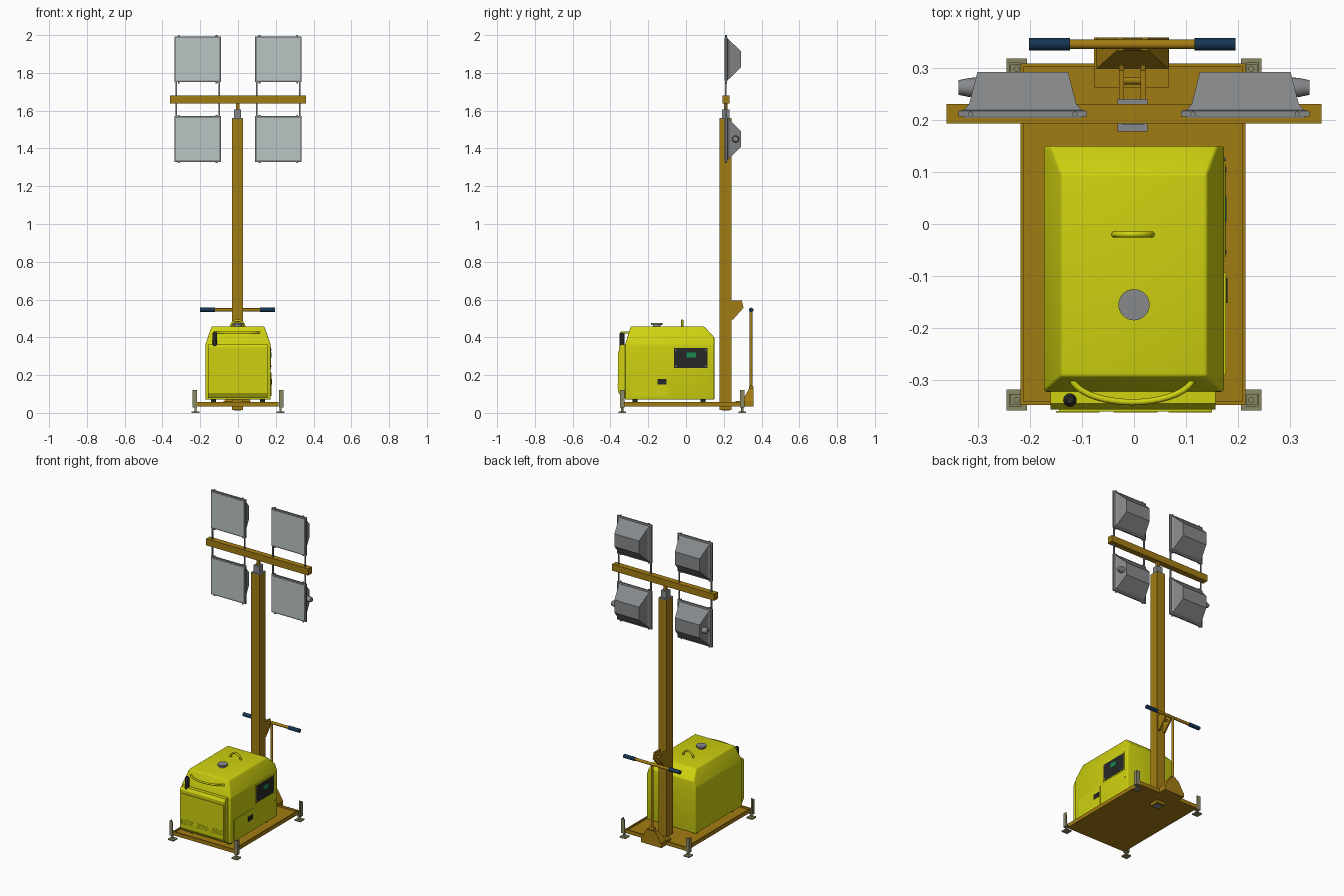
import bpy, bmesh, math
from mathutils import Vector

if "Cube" in bpy.data.objects:
    bpy.data.objects.remove(bpy.data.objects["Cube"])


def material(name, r, g, b):
    m = bpy.data.materials.new(name)
    m.diffuse_color = (r, g, b, 1)
    m.use_nodes = True
    m.node_tree.nodes["Principled BSDF"].inputs["Base Color"].default_value = m.diffuse_color
    return m


YELLOW = material("body yellow", 0.62, 0.64, 0.005)
GOLD = material("frame gold", 0.36, 0.2, 0.006)
GREY = material("lamp grey", 0.24, 0.25, 0.26)
GLASS = material("lamp glass", 0.5, 0.56, 0.55)
BLACK = material("dark plastic", 0.02, 0.02, 0.022)
NAVY = material("grip navy", 0.008, 0.035, 0.085)
GREEN = material("display green", 0.01, 0.25, 0.08)
OLIVE = material("foot steel", 0.26, 0.25, 0.13)


def finish(name, bm, mat, smooth=False):
    bmesh.ops.recalc_face_normals(bm, faces=bm.faces[:])
    me = bpy.data.meshes.new(name)
    bm.to_mesh(me)
    bm.free()
    me.materials.append(mat)
    ob = bpy.data.objects.new(name, me)
    bpy.context.collection.objects.link(ob)
    if smooth:
        bpy.ops.object.select_all(action='DESELECT')
        ob.select_set(True)
        bpy.context.view_layer.objects.active = ob
        bpy.ops.object.shade_smooth_by_angle(angle=math.radians(35))
    return ob


def loft(name, rings, mat):
    """Skin a list of equal point rings and close both ends."""
    bm = bmesh.new()
    vs = [[bm.verts.new(p) for p in r] for r in rings]
    n = len(vs[0])
    for a, b in zip(vs, vs[1:]):
        for i in range(n):
            bm.faces.new((a[i], a[(i + 1) % n], b[(i + 1) % n], b[i]))
    bm.faces.new(vs[0])
    bm.faces.new(vs[-1])
    return finish(name, bm, mat)


def box(name, x0, x1, y0, y1, z0, z1, mat):
    return loft(name, [[(x0, y0, z), (x1, y0, z), (x1, y1, z), (x0, y1, z)] for z in (z0, z1)], mat)


def side_profile(name, yz, x0, x1, mat):
    return loft(name, [[(x, y, z) for y, z in yz] for x in (x0, x1)], mat)


def cyl(name, a, b, r, mat, r2=None, seg=20):
    a, b = Vector(a), Vector(b)
    bm = bmesh.new()
    bmesh.ops.create_cone(bm, cap_ends=True, segments=seg, radius1=r,
                          radius2=r if r2 is None else r2, depth=(b - a).length)
    rot = Vector((0, 0, 1)).rotation_difference(b - a).to_matrix()
    for v in bm.verts:
        v.co = rot @ v.co + (a + b) / 2
    return finish(name, bm, mat, True)


def pipe(name, pts, r, mat):
    cu = bpy.data.curves.new(name, 'CURVE')
    cu.dimensions = '3D'
    cu.bevel_depth, cu.bevel_resolution, cu.use_fill_caps = r, 3, True
    sp = cu.splines.new('POLY')
    sp.points.add(len(pts) - 1)
    for p, c in zip(sp.points, pts):
        p.co = (*c, 1)
    cu.materials.append(mat)
    ob = bpy.data.objects.new(name, cu)
    bpy.context.collection.objects.link(ob)
    bpy.ops.object.select_all(action='DESELECT')
    ob.select_set(True)
    bpy.context.view_layer.objects.active = ob
    bpy.ops.object.convert(target='MESH')
    bpy.ops.object.shade_smooth_by_angle(angle=math.radians(40))


# base tray with raised rim
box("base_plate", -0.218, 0.214, -0.347, 0.308, 0.034, 0.046, GOLD)
for x in (-0.218, 0.208):
    box("base_side_rim", x, x + 0.006, -0.347, 0.308, 0.034, 0.058, GOLD)
for y in (-0.347, 0.302):
    box("base_end_rim", -0.212, 0.208, y, y + 0.006, 0.034, 0.058, GOLD)

# corner feet: pad, jack screw, angle bracket
for sx in (-1, 1):
    for cy, sy in ((-0.338, -1), (0.298, 1)):
        cx = sx * 0.225
        box("foot_pad", cx - 0.02, cx + 0.02, cy - 0.02, cy + 0.02, 0, 0.008, OLIVE)
        cyl("foot_screw", (cx, cy, 0.008), (cx, cy, 0.06), 0.006, OLIVE, seg=12)
        xa, xb = sorted((sx * 0.216, sx * 0.240))
        ya, yb = cy - 0.012, cy + 0.012
        xo = sorted((sx * 0.236, sx * 0.240))
        yo = (ya, ya + 0.004) if sy < 0 else (yb - 0.004, yb)
        box("foot_bracket_side", *xo, ya, yb, 0.03, 0.12, OLIVE)
        box("foot_bracket_end", xa, xb, *yo, 0.03, 0.12, OLIVE)
        box("foot_bracket_base", xa, xb, ya, yb, 0.028, 0.034, OLIVE)

# generator housing: block cut by sloping planes, softened edges
bm = bmesh.new()
bmesh.ops.create_cube(bm, size=1)
for v in bm.verts:
    v.co = (v.co.x * 0.346, v.co.y * 0.472 - 0.086, v.co.z * 0.387 + 0.2635)
for co, no in (((0.173, 0, 0.362), (0.095, 0, 0.033)), ((-0.173, 0, 0.362), (-0.095, 0, 0.033)),
               ((0, -0.322, 0.362), (0, -0.095, 0.029)), ((0, 0.15, 0.40), (0, 0.057, 0.053))):
    bmesh.ops.bisect_plane(bm, geom=bm.verts[:] + bm.edges[:] + bm.faces[:],
                           plane_co=co, plane_no=no, clear_outer=True)
    bmesh.ops.holes_fill(bm, edges=[e for e in bm.edges if e.is_boundary], sides=0)
bmesh.ops.remove_doubles(bm, verts=bm.verts[:], dist=1e-5)
bmesh.ops.bevel(bm, geom=bm.edges[:], offset=0.006, segments=3, profile=0.5, affect='EDGES')
finish("generator_housing", bm, YELLOW, True)
for x in (-0.13, 0.13):
    for y in (-0.27, 0.09):
        cyl("housing_mount", (x, y, 0.045), (x, y, 0.075), 0.014, BLACK, seg=12)

# front cover with door and vent slats
side_profile("front_cover", [(-0.315, 0.08), (-0.34, 0.08), (-0.356, 0.105), (-0.356, 0.345),
                             (-0.345, 0.362), (-0.315, 0.362)], -0.16, 0.156, YELLOW)
box("front_door", -0.144, 0.15, -0.36, -0.355, 0.108, 0.325, YELLOW)
for cx in (-0.108, 0.003, 0.108):
    for i in range(4):
        z = 0.13 + i * 0.009
        box("vent_slat", cx - 0.042, cx + 0.042, -0.3615, -0.359, z, z + 0.004, YELLOW)

# exhaust, front rail, lifting loop, fuel cap
cyl("exhaust", (-0.123, -0.338, 0.34), (-0.123, -0.338, 0.42), 0.013, BLACK)
cyl("exhaust_tip", (-0.123, -0.338, 0.42), (-0.123, -0.338, 0.43), 0.013, BLACK, 0.007)
pipe("front_rail", [(-0.003 + 0.118 * math.cos(t), -0.29 - 0.052 * math.sin(t), 0.425)
                    for t in [math.pi * i / 20 for i in range(21)]], 0.006, YELLOW)
pipe("lifting_loop", [(-0.002 + 0.036 * math.cos(t), -0.02, 0.453 + 0.037 * math.sin(t))
                      for t in [math.pi * i / 16 for i in range(17)]], 0.006, YELLOW)
cyl("fuel_neck", (0, -0.155, 0.455), (0, -0.155, 0.468), 0.021, GREY)
cyl("fuel_cap", (0, -0.155, 0.466), (0, -0.155, 0.475), 0.03, GREY, seg=28)

# right side: control panel and access door
box("control_panel_frame", 0.17, 0.1745, -0.07, 0.12, 0.23, 0.35, YELLOW)
box("control_panel", 0.17, 0.176, -0.064, 0.114, 0.237, 0.343, BLACK)
box("display", 0.175, 0.178, 0.003, 0.052, 0.292, 0.32, GREEN)
for y in (-0.054, 0.104):
    for z in (0.247, 0.333):
        cyl("panel_screw", (0.175, y, z), (0.1775, y, z), 0.004, GREY, seg=8)
box("side_door", 0.17, 0.177, -0.29, -0.093, 0.09, 0.215, YELLOW)
box("side_door_latch", 0.176, 0.179, -0.152, -0.104, 0.15, 0.18, BLACK)
cyl("side_lock", (0.172, 0.125, 0.18), (0.176, 0.125, 0.18), 0.004, GREY, seg=10)

# mast, inner tube, head post and crossbar
box("mast", -0.032, 0.026, 0.178, 0.24, 0.016, 1.555, GOLD)
box("mast_top_cap", -0.032, 0.026, 0.178, 0.24, 1.555, 1.56, GREY)
box("mast_inner_tube", -0.022, 0.017, 0.19, 0.229, 0.013, 1.605, GREY)
box("mast_head_post", -0.011, 0.007, 0.201, 0.219, 1.60, 1.645, GOLD)
box("crossbar", -0.36, 0.36, 0.193, 0.23, 1.638, 1.68, GOLD)

# four floodlights
for sx in (-1, 1):
    cx = sx * 0.2135
    for cz in (1.45, 1.872):
        loft("floodlight_housing", [[(cx + i * w, y, cz + j * h) for i, j in ((-1, -1), (1, -1), (1, 1), (-1, 1))]
                                    for y, w, h in ((0.206, 0.123, 0.121), (0.217, 0.123, 0.121),
                                                    (0.219, 0.113, 0.112), (0.23, 0.103, 0.102),
                                                    (0.292, 0.087, 0.041))], GREY)
        box("floodlight_glass", cx - 0.114, cx + 0.114, 0.203, 0.207, cz - 0.112, cz + 0.112, GLASS)
        for dx in (-0.1, 0.1):
            for s in (-1, 1):
                cyl("floodlight_clip", (cx + dx, 0.211, cz + s * 0.118), (cx + dx, 0.211, cz + s * 0.128),
                    0.005, GREY, seg=10)
    for dx in (-0.114, 0.114):
        box("floodlight_rod", cx + dx - 0.004, cx + dx + 0.004, 0.206, 0.214, 1.565, 1.757, GREY)
    # cable connector on the outer side of each lower lamp
    cyl("cable_connector", (sx * 0.295, 0.262, 1.45), (sx * 0.32, 0.262, 1.45), 0.02, GREY, 0.018)
    cyl("cable_connector_end", (sx * 0.318, 0.262, 1.45), (sx * 0.337, 0.262, 1.45), 0.018, GREY, 0.014)

# handle catch on the mast: two plates with a pin
for x in (-0.029, 0.012):
    side_profile("handle_catch_plate", [(0.235, 0.595), (0.295, 0.595), (0.305, 0.557), (0.25, 0.495),
                                        (0.235, 0.495)], x, x + 0.01, GOLD)
cyl("handle_catch_pin", (-0.025, 0.275, 0.56), (0.018, 0.275, 0.56), 0.007, GOLD, seg=12)

# tow handle: pivot bracket, shaft, bar and grips
box("pivot_foot", -0.077, 0.067, 0.262, 0.358, 0.034, 0.062, GOLD)
loft("pivot_bracket", [[(x0, y0, z), (x1, y0, z), (x1, 0.358, z), (x0, 0.358, z)]
                       for z, x0, x1, y0 in ((0.062, -0.072, 0.066, 0.298), (0.128, -0.033, 0.027, 0.333))], GOLD)
cyl("handle_pivot", (-0.02, 0.345, 0.135), (0.014, 0.345, 0.135), 0.012, GOLD, seg=14)
cyl("handle_shaft", (-0.003, 0.345, 0.12), (-0.003, 0.345, 0.545), 0.008, GOLD)
cyl("handle_bar", (-0.15, 0.345, 0.545), (0.144, 0.345, 0.545), 0.009, GOLD)
for x0, x1 in ((-0.202, -0.123), (0.116, 0.195)):
    cyl("handle_grip", (x0, 0.345, 0.545), (x1, 0.345, 0.545), 0.012, NAVY)
